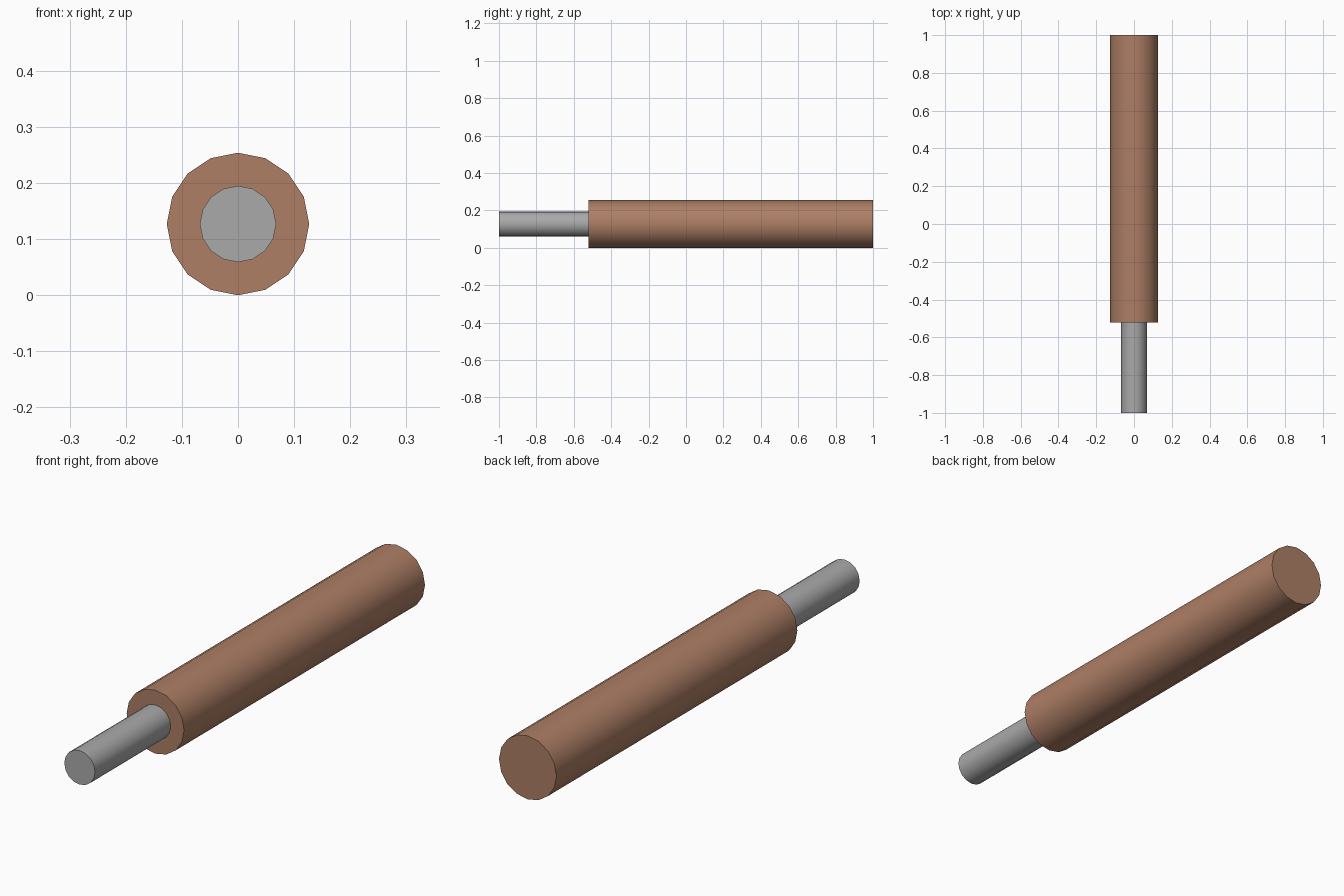
import bpy
import math

if "Cube" in bpy.data.objects:
    bpy.data.objects.remove(bpy.data.objects["Cube"])

CENTRE_Z = 0.127


def material(name, rgb):
    mat = bpy.data.materials.new(name)
    mat.diffuse_color = (*rgb, 1.0)
    mat.use_nodes = True
    mat.node_tree.nodes["Principled BSDF"].inputs["Base Color"].default_value = mat.diffuse_color
    return mat


def rod(name, radius, y_front, y_back, mat):
    """16-sided cylinder lying along y, with a vertex at the top."""
    bpy.ops.mesh.primitive_cylinder_add(
        vertices=16, radius=radius, depth=y_back - y_front,
        location=(0, (y_front + y_back) / 2, CENTRE_Z),
        rotation=(math.pi / 2, 0, 0))
    obj = bpy.context.object
    obj.name = name
    obj.data.materials.append(mat)
    bpy.ops.object.transform_apply(location=True, rotation=True, scale=True)
    bpy.ops.object.shade_smooth_by_angle(angle=math.radians(40))
    return obj


brown = material("warm_brown", (0.42, 0.21, 0.13))
grey = material("metal_grey", (0.40, 0.40, 0.40))

# Thick handle and the thinner metal shaft seated in its front end
rod("handle", 0.127, -0.522, 1.0, brown)
rod("shaft", 0.068, -1.0, -0.50, grey)
